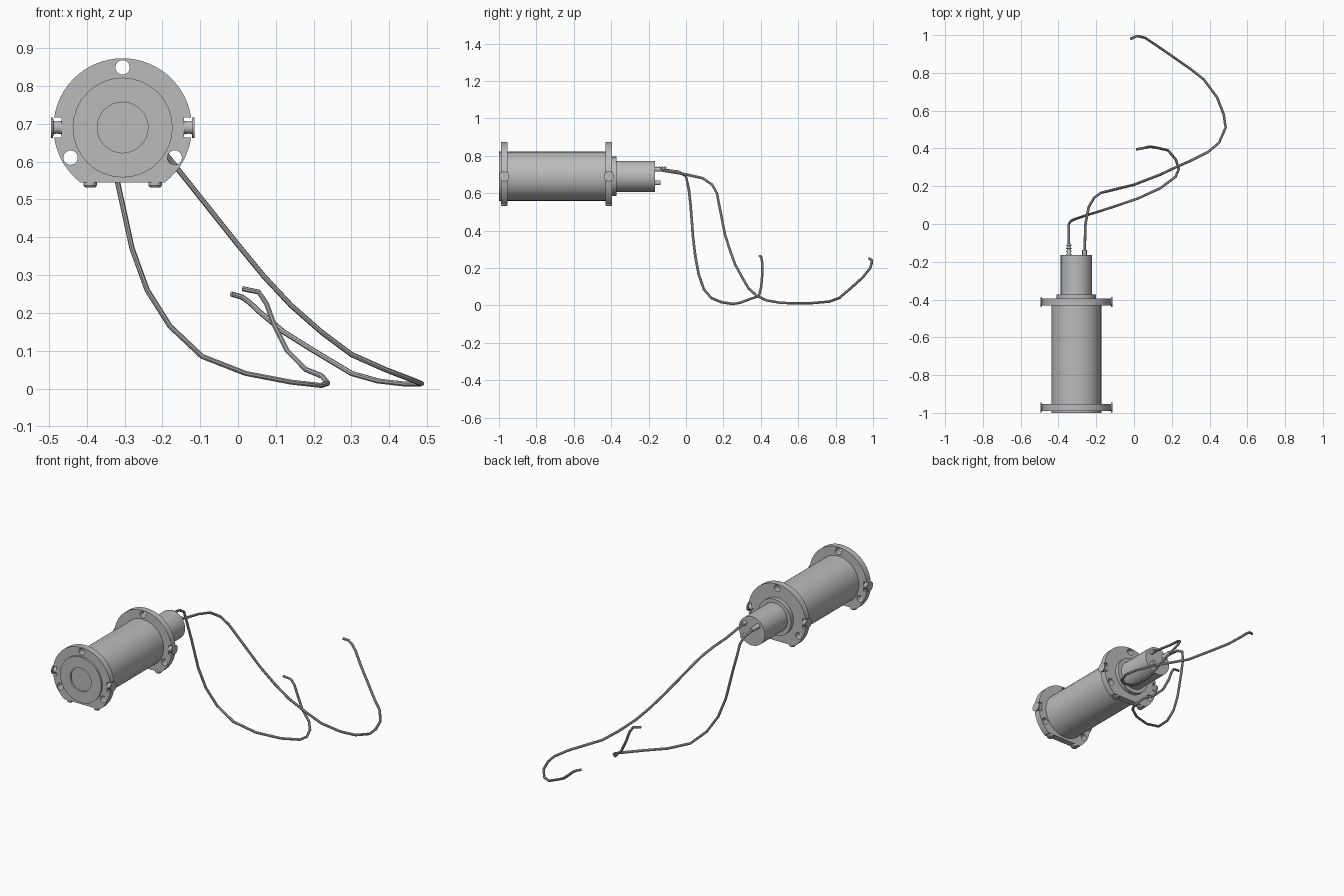
import bpy
import bmesh
from math import sin, cos, asin, pi, radians
from mathutils import Vector, Matrix

cube = bpy.data.objects.get("Cube")
if cube:
    bpy.data.objects.remove(cube, do_unlink=True)

AXIS_X, AXIS_Z = -0.305, 0.69
BACK_END = -0.165
FLANGE_RADIUS, FLANGE_HALF, FLANGE_FLAT = 0.183, 0.018, -0.145
FLANGES = {"front": -0.972, "rear": -0.413}

grey = bpy.data.materials.new("neutral_grey")
grey.use_nodes = True
grey.diffuse_color = (0.5, 0.5, 0.5, 1)
grey.node_tree.nodes["Principled BSDF"].inputs["Base Color"].default_value = grey.diffuse_color


def finish(mesh):
    """Smooth shading with crisp machined edges."""
    mesh.shade_smooth()
    mesh.set_sharp_from_angle(angle=radians(35))


def lathe(name, profile, origin, direction, sides=24):
    """Spin a (radius, distance) profile around an axis."""
    bm = bmesh.new()
    verts = [bm.verts.new((r, 0, t)) for r, t in profile]
    edges = [bm.edges.new(pair) for pair in zip(verts, verts[1:])]
    bmesh.ops.spin(bm, geom=verts + edges, cent=(0, 0, 0), axis=(0, 0, 1),
                   angle=2 * pi, steps=sides, use_merge=True)
    bmesh.ops.remove_doubles(bm, verts=bm.verts, dist=0.0001)
    bmesh.ops.recalc_face_normals(bm, faces=bm.faces)
    turn = Vector(direction).to_track_quat("Z", "Y").to_matrix().to_4x4()
    bm.transform(Matrix.Translation(origin) @ turn)
    mesh = bpy.data.meshes.new(name)
    bm.to_mesh(mesh)
    bm.free()
    mesh.materials.append(grey)
    finish(mesh)
    obj = bpy.data.objects.new(name, mesh)
    bpy.context.collection.objects.link(obj)
    return obj


def add_spline(curve, points, cyclic):
    spline = curve.splines.new("POLY")
    spline.points.add(len(points) - 1)
    for target, point in zip(spline.points, points):
        target.co = (*point, 1) if len(point) == 3 else (*point, 0, 1)
    spline.use_cyclic_u = cyclic


def curve_to_mesh(name, curve, location=(0, 0, 0), tilt=0):
    """Turn a curve into a finished mesh object."""
    curve.materials.append(grey)
    obj = bpy.data.objects.new(name, curve)
    bpy.context.collection.objects.link(obj)
    obj.location = location
    obj.rotation_euler.x = tilt
    bpy.ops.object.select_all(action="DESELECT")
    obj.select_set(True)
    bpy.context.view_layer.objects.active = obj
    bpy.ops.object.convert(target="MESH")
    finish(bpy.context.object.data)


def flange(name, y):
    """Round plate with a flat foot, two side notches and three holes."""
    notch_half, notch_floor = 0.026, 0.162
    start, gap = asin(FLANGE_FLAT / FLANGE_RADIUS), asin(notch_half / FLANGE_RADIUS)

    def arc(a, b, steps):
        return [(FLANGE_RADIUS * cos(a + (b - a) * i / steps),
                 FLANGE_RADIUS * sin(a + (b - a) * i / steps)) for i in range(steps + 1)]

    side = arc(start, -gap, 8)
    side += [(notch_floor, -notch_half), (notch_floor, notch_half)]
    side += arc(gap, pi / 2, 14)
    outline = side + [(-x, z) for x, z in reversed(side[:-1])]

    curve = bpy.data.curves.new(name, "CURVE")
    curve.dimensions = "2D"
    curve.fill_mode = "BOTH"
    curve.extrude = FLANGE_HALF
    add_spline(curve, outline, True)
    for degrees in (90, 210, 330):
        cx, cz = 0.159 * cos(radians(degrees)), 0.159 * sin(radians(degrees))
        hole = [(cx + 0.019 * cos(pi * i / 12), cz + 0.019 * sin(pi * i / 12)) for i in range(24)]
        add_spline(curve, hole, True)
    curve_to_mesh(name, curve, (AXIS_X, y, AXIS_Z), pi / 2)


def cable(name, points):
    curve = bpy.data.curves.new(name, "CURVE")
    curve.dimensions = "3D"
    curve.bevel_depth = 0.007
    curve.bevel_resolution = 2
    curve.use_fill_caps = True
    add_spline(curve, points, False)
    curve_to_mesh(name, curve)


# Main housing with a blind bore in the front face
lathe("main_housing", [(0, -0.94), (0.067, -0.94), (0.067, -1), (0.132, -1),
                       (0.132, -0.4), (0, -0.4)], (AXIS_X, 0, AXIS_Z), (0, 1, 0), 32)

# Stepped collar and rear barrel
lathe("rear_collar", [(0, -0.4), (0.105, -0.4), (0.105, -0.372), (0, -0.372)],
      (AXIS_X, 0, AXIS_Z), (0, 1, 0), 32)
lathe("rear_barrel", [(0, -0.38), (0.083, -0.38), (0.083, BACK_END), (0, BACK_END)],
      (AXIS_X, 0, AXIS_Z), (0, 1, 0), 32)

# Flanges with their side screws and foot screws
side_screw = [(0, 0.155), (0.019, 0.155), (0.016, 0.175), (0.018, 0.183),
              (0.027, 0.184), (0.027, 0.19), (0, 0.19)]
foot_screw = [(0, -0.01), (0.018, -0.01), (0.018, 0.008), (0.014, 0.013), (0, 0.013)]
for place, y in FLANGES.items():
    flange(place + "_flange", y)
    for side, sign in (("left", 1), ("right", -1)):
        lathe(f"{place}_{side}_side_screw", side_screw, (AXIS_X, y, AXIS_Z), (sign, 0, 0))
        lathe(f"{place}_{side}_foot_screw", foot_screw,
              (AXIS_X + sign * 0.086, y, AXIS_Z + FLANGE_FLAT), (0, 0, -1), 16)

# Barbed hose fitting, cable gland and plain stub on the rear face
barbs = [(0, -0.01), (0.009, -0.01)]
for i in range(4):
    barbs += [(0.009, i * 0.016), (0.014, i * 0.016 + 0.002), (0.009, i * 0.016 + 0.014)]
barbs.append((0, 0.062))
stub = [(0, -0.01), (0.012, -0.01), (0.012, 0.028), (0, 0.028)]
lathe("barbed_fitting", barbs, (-0.345, BACK_END, 0.73), (0, 1, 0), 16)
lathe("cable_gland", stub, (-0.262, BACK_END, 0.727), (0, 1, 0), 16)
lathe("rear_stub", stub, (-0.262, BACK_END, 0.655), (0, 1, 0), 16)

# Loose cables falling to the ground and curling up at the ends
cable("short_cable", [
    (-.345, -.16, .73), (-.345, -.04, .715), (-.345, 0, .69), (-.335, .015, .62),
    (-.315, .025, .53), (-.28, .037, .37), (-.24, .05, .26), (-.18, .068, .165),
    (-.095, .096, .085), (.02, .135, .04), (.14, .19, .017), (.22, .25, .008),
    (.237, .29, .014), (.222, .34, .033), (.18, .39, .05), (.13, .402, .1),
    (.095, .408, .17), (.075, .408, .225), (.055, .403, .255), (.012, .395, .264)])
cable("long_cable", [
    (-.262, -.16, .727), (-.257, 0, .7), (-.24, .09, .68), (-.21, .14, .645),
    (-.175, .165, .6), (0, .208, .38), (.07, .235, .295), (.14, .262, .22),
    (.22, .3, .15), (.3, .335, .09), (.39, .38, .05), (.45, .43, .027),
    (.485, .51, .013), (.475, .58, .012), (.44, .67, .012), (.37, .765, .02),
    (.3, .82, .04), (.2, .89, .1), (.12, .945, .15), (.06, .985, .2),
    (.03, .993, .228), (.01, .993, .242), (-.018, .98, .25)])
